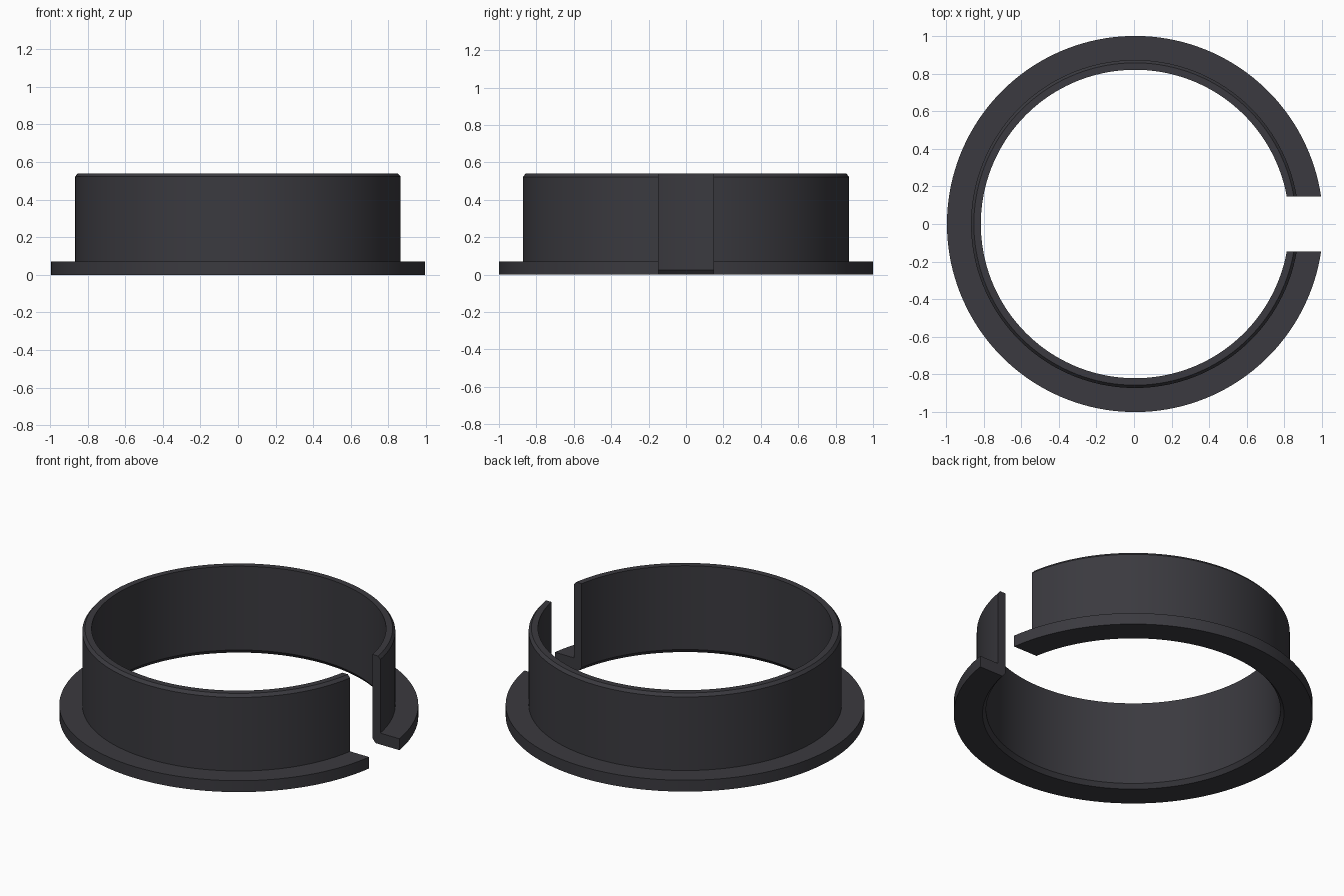
import bpy, bmesh, math

if "Cube" in bpy.data.objects:
    bpy.data.objects.remove(bpy.data.objects["Cube"])

SEGMENTS = 144
HALF_GAP = 0.147     # the slot is cut by two parallel planes
CENTRE_X = 0.0055    # re-centres the ring, which is shortened by the slot

# Cross-section (radius, z): flange, sleeve, chamfered lip, bore, bore chamfer
PROFILE = [(0.84, 0.0), (1.0, 0.0), (1.0, 0.07), (0.872, 0.07),
           (0.872, 0.522), (0.857, 0.54), (0.82, 0.54), (0.82, 0.025)]

material = bpy.data.materials.new("charcoal plastic")
material.diffuse_color = (0.043, 0.042, 0.050, 1.0)
material.use_nodes = True
material.node_tree.nodes["Principled BSDF"].inputs["Base Color"].default_value = material.diffuse_color

# Sweep the cross-section around z, stopping each radius at the slot planes
bm = bmesh.new()
rings = []
for i in range(SEGMENTS + 1):
    ring = []
    for r, z in PROFILE:
        start = math.asin(HALF_GAP / r)
        a = start + (2 * math.pi - 2 * start) * i / SEGMENTS
        ring.append(bm.verts.new((CENTRE_X + r * math.cos(a), r * math.sin(a), z)))
    rings.append(ring)

n = len(PROFILE)
for a, b in zip(rings, rings[1:]):
    for j in range(n):
        k = (j + 1) % n
        bm.faces.new((a[j], a[k], b[k], b[j]))

# Flat end faces of the slot
bm.faces.new(rings[0])
bm.faces.new(rings[-1])
bmesh.ops.recalc_face_normals(bm, faces=bm.faces)

mesh = bpy.data.meshes.new("split_flanged_bushing")
bm.to_mesh(mesh)
bm.free()
mesh.materials.append(material)
bushing = bpy.data.objects.new("split_flanged_bushing", mesh)
bpy.context.collection.objects.link(bushing)

# Smooth round walls, crisp rims and slot edges
bpy.context.view_layer.objects.active = bushing
bushing.select_set(True)
bpy.ops.object.shade_smooth_by_angle(angle=math.radians(25))
